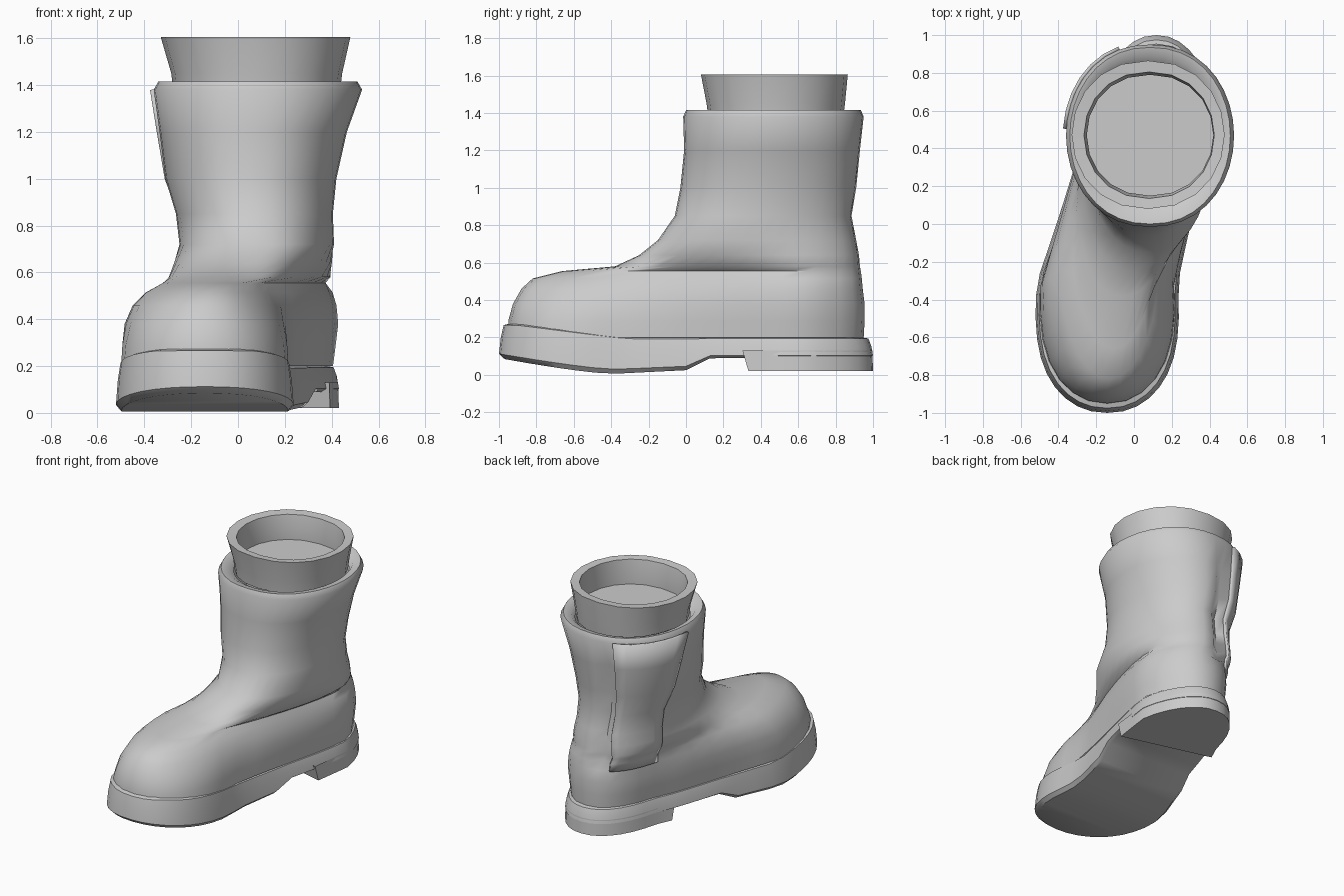
import bpy, bmesh, math

if "Cube" in bpy.data.objects:
    bpy.data.objects.remove(bpy.data.objects["Cube"])

# A ring is (z, y_front, y_back, half width front, half width back, waist, centre x, slant of centre line)
def ring_point(r, a):
    z, yf, yb, wf, wb, k, c, s = r
    y = (yf + yb) / 2 - math.cos(a) * (yb - yf) / 2
    sn = math.sin(a)
    w = wf + (wb - wf) * (1 - math.cos(a)) / 2
    half = w * abs(sn) ** 0.9 * (1 - k * sn ** 4)
    return [c + s * min(0.62, max(y, -0.31)) + math.copysign(half, sn), y, z]

def ring(r, n):
    return [ring_point(r, 2 * math.pi * i / n) for i in range(n)]

def finish(name, bm, angle=40):
    bmesh.ops.recalc_face_normals(bm, faces=bm.faces[:])
    me = bpy.data.meshes.new(name)
    bm.to_mesh(me)
    bm.free()
    ob = bpy.data.objects.new(name, me)
    bpy.context.collection.objects.link(ob)
    bpy.ops.object.select_all(action='DESELECT')
    ob.select_set(True)
    bpy.context.view_layer.objects.active = ob
    bpy.ops.object.shade_smooth_by_angle(angle=math.radians(angle))
    return ob

def loft(name, rings, caps=(), closed=True, angle=40):
    bm = bmesh.new()
    vs = [[bm.verts.new(p) for p in r] for r in rings]
    n = len(vs[0])
    for lo, hi in zip(vs, vs[1:]):
        for i in range(n if closed else n - 1):
            j = (i + 1) % n
            bm.faces.new((lo[i], lo[j], hi[j], hi[i]))
    # caps are strips across the outline so they may curve
    for c in caps:
        v = vs[c]
        for i in range(n // 2):
            q = [v[i], v[i + 1], v[(n - i - 1) % n], v[(n - i) % n]]
            bm.faces.new(list(dict.fromkeys(q)))
    return finish(name, bm, angle)

# Leather upper: foot outline that closes over the toe and climbs into the shaft
FOOT = (-0.055, 0.28)
upper = [
    (0.20, -0.95, 0.950, 0.50, 0.38, 0.24, *FOOT),
    (0.29, -0.95, 0.955, 0.48, 0.40, 0.23, *FOOT),
    (0.38, -0.925, 0.955, 0.435, 0.42, 0.20, *FOOT),
    (0.46, -0.88, 0.945, 0.365, 0.415, 0.16, *FOOT),
    (0.515, -0.82, 0.940, 0.285, 0.41, 0.12, -0.05, 0.26),
    (0.555, -0.66, 0.935, 0.22, 0.40, 0.06, -0.04, 0.21),
    (0.58, -0.38, 0.93, 0.28, 0.38, 0.02, -0.01, 0.16),
    (0.64, -0.25, 0.925, 0.31, 0.355, 0.0, 0.03, 0.09),
    (0.72, -0.15, 0.910, 0.33, 0.33, 0.0, 0.08, 0.0),
    (0.85, -0.06, 0.885, 0.335, 0.335, 0.0, 0.07, 0.0),
    (1.00, -0.03, 0.910, 0.365, 0.365, 0.0, 0.055, 0.0),
    (1.20, -0.01, 0.930, 0.40, 0.40, 0.0, 0.065, 0.0),
    (1.38, -0.015, 0.95, 0.445, 0.445, 0.0, 0.085, 0.0),
    (1.415, 0.00, 0.935, 0.425, 0.425, 0.0, 0.085, 0.0),
    (1.405, 0.05, 0.89, 0.38, 0.38, 0.0, 0.08, 0.0),
    (1.37, 0.11, 0.85, 0.36, 0.36, 0.0, 0.08, 0.0)]
rings = [ring(r, 36) for r in upper]
for r, pts in zip(upper, rings):
    if 0.5 < r[0] < 1.3:            # closure groove at the back
        pts[19][1] -= 0.05
loft("boot_upper", rings, angle=60)

# Raised panel on the back left of the shaft, narrowest at the ankle
rows = []
for r in upper[3:13]:
    z = r[0]
    y_edge = 0.60 - 0.10 * max(0, (z - 0.85) / 0.55)
    start = math.radians(199)
    end = 2 * math.pi - math.acos(((r[1] + r[2]) / 2 - y_edge) / ((r[2] - r[1]) / 2))
    row = []
    for i in range(7):
        a = start + (end - start) * i / 6
        x, y, z = ring_point(r, a)
        row.append([x + 0.008 * math.sin(a), y - 0.008 * math.cos(a), z])
    rows.append(row)
panel = loft("back_panel", rows, closed=False, angle=60)
m = panel.modifiers.new("thickness", 'SOLIDIFY')
m.thickness, m.offset = 0.018, 0

# Sock collar with an inner wall and floor
collar = [(z, yf, yb, w, w, 0, c, 0) for z, yf, yb, w, c in (
    (1.37, 0.12, 0.84, 0.355, 0.08), (1.45, 0.11, 0.85, 0.365, 0.08),
    (1.605, 0.08, 0.865, 0.405, 0.075), (1.60, 0.135, 0.805, 0.345, 0.08),
    (1.51, 0.15, 0.79, 0.335, 0.085), (1.43, 0.15, 0.79, 0.335, 0.085))]
loft("sock_collar", [ring(r, 20) for r in collar], caps=(5,))

# Sole: toe spring at the front, arch rising before the heel
def bottom(y):
    if y < -0.4:
        return 0.005 + 0.085 * ((-0.4 - y) / 0.6) ** 1.3
    if y < 0:
        return 0.005 + 0.02 * (y + 0.4) / 0.4
    return min(0.09, 0.025 + 0.5 * y)

def top(y):
    return 0.20 + 0.075 * min(1, max(0, (-0.3 - y) / 0.6))

def outline(d):
    return ring((0, -1 + d, 1 - d, 0.53 - d, 0.405 - d, 0.24, *FOOT), 48)

sole = []
for d, t in ((0.03, 0.0), (0.0, 0.12), (0.01, 0.6), (0.025, 0.95), (0.06, 1.0)):
    sole.append([[x, y, bottom(y) + (top(y) - bottom(y)) * t] for x, y, z in outline(d)])
loft("sole", sole, caps=(0,))

# Heel block: rear part of the same outline, with a slanted front face
bm = bmesh.new()
levels = []
for d, z in ((0.0, 0.02), (0.004, 0.13)):
    pts = [p for p in outline(d) if p[1] > 0.40 - 0.27 * p[0]]
    for p in (pts[0], pts[-1]):
        p[1] = 0.44 - 0.27 * p[0] - (z - 0.02) * 0.3
    levels.append([bm.verts.new((x, y, z)) for x, y, _ in pts])
n = len(levels[0])
for i in range(n):
    j = (i + 1) % n
    bm.faces.new((levels[0][i], levels[0][j], levels[1][j], levels[1][i]))
bm.faces.new(levels[0])
finish("heel", bm)
